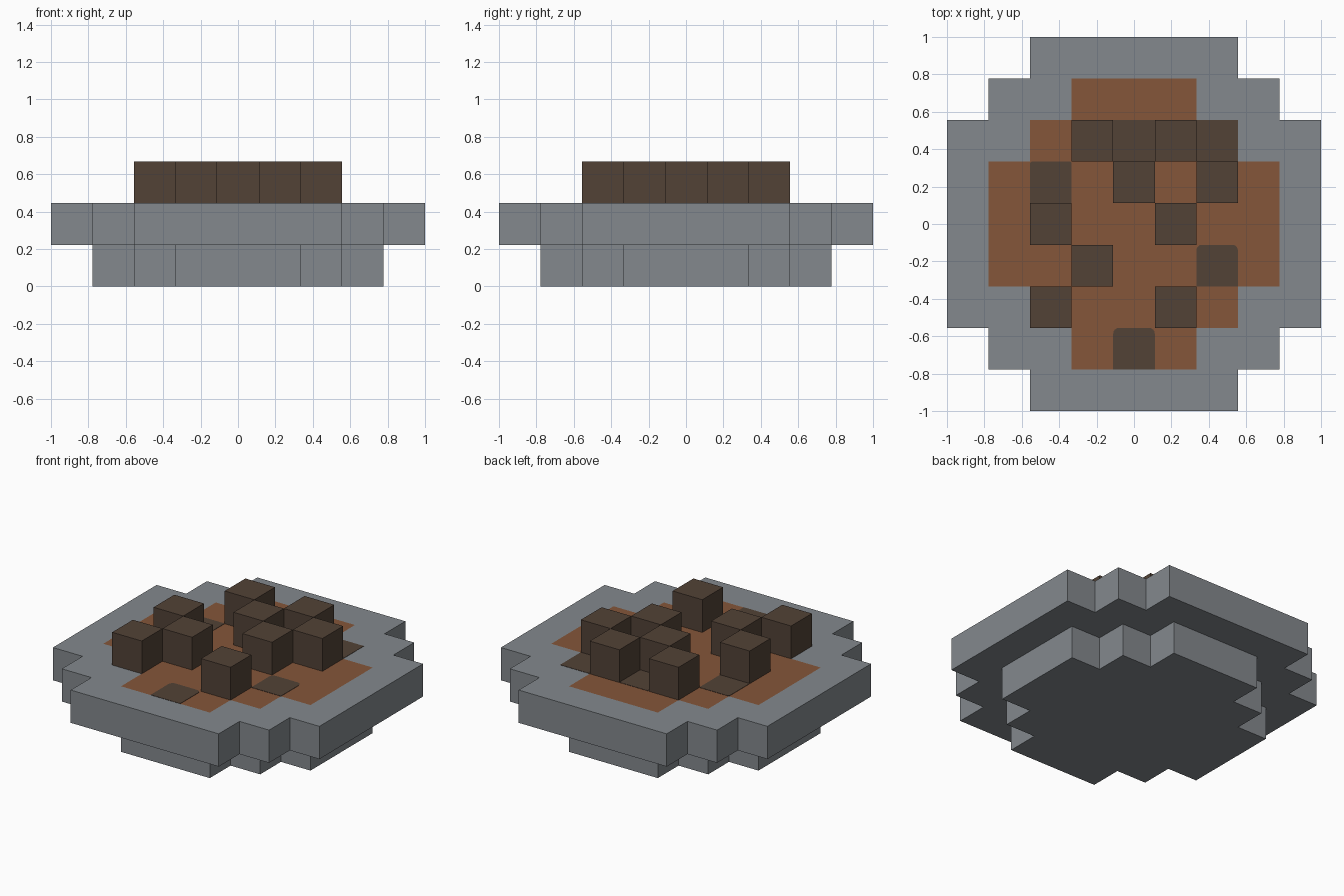
import bpy
import bmesh
from math import floor
from mathutils import Matrix, Vector

CELL = 2 / 9  # everything sits on a nine by nine block grid

if "Cube" in bpy.data.objects:
    bpy.data.objects.remove(bpy.data.objects["Cube"], do_unlink=True)


def make_material(name, rgb):
    mat = bpy.data.materials.new(name)
    mat.use_nodes = True
    colour = (*rgb, 1)
    mat.diffuse_color = colour
    mat.node_tree.nodes["Principled BSDF"].inputs["Base Color"].default_value = colour
    return mat


stone = make_material("grey stone", (0.23, 0.25, 0.27))
soil = make_material("brown soil", (0.235, 0.094, 0.042))
dark = make_material("dark earth", (0.085, 0.055, 0.037))


def finish(bm, name, materials):
    bmesh.ops.recalc_face_normals(bm, faces=bm.faces)
    mesh = bpy.data.meshes.new(name)
    bm.to_mesh(mesh)
    bm.free()
    for mat in materials:
        mesh.materials.append(mat)
    obj = bpy.data.objects.new(name, mesh)
    bpy.context.collection.objects.link(obj)
    return obj


def inside(i, j, reach):
    """Stepped round outline, measured in cells from the middle."""
    return max(abs(i), abs(j)) <= reach and abs(i) + abs(j) <= reach + reach // 2


def cell_of(face):
    centre = face.calc_center_median()
    return floor(centre.x / CELL + 0.5), floor(centre.y / CELL + 0.5)


def stepped_slab(name, reach, level, soil_reach=None):
    """One layer of blocks, with an optional soil area on its top."""
    bm = bmesh.new()
    count = 2 * reach + 1
    bmesh.ops.create_grid(bm, x_segments=count, y_segments=count, size=count * CELL / 2)
    outside = [f for f in bm.faces if not inside(*cell_of(f), reach)]
    bmesh.ops.delete(bm, geom=outside, context="FACES")
    bmesh.ops.translate(bm, verts=bm.verts, vec=(0, 0, level * CELL))
    result = bmesh.ops.extrude_face_region(bm, geom=bm.faces[:], use_keep_orig=True)
    raised = [v for v in result["geom"] if isinstance(v, bmesh.types.BMVert)]
    bmesh.ops.translate(bm, verts=raised, vec=(0, 0, CELL))
    bmesh.ops.recalc_face_normals(bm, faces=bm.faces)
    if soil_reach:
        for f in bm.faces:
            if f.normal.z > 0.5 and inside(*cell_of(f), soil_reach):
                f.material_index = 1
    # merge the flat cells into clean outlines
    bmesh.ops.dissolve_limit(bm, angle_limit=0.01, verts=bm.verts[:],
                             edges=bm.edges[:], delimit={"MATERIAL"})
    return finish(bm, name, [stone, soil])


def box(name, i, j, height, rounding=0):
    """Dark box on one cell of the soil; rounding softens its rear corners."""
    bm = bmesh.new()
    centre = Vector((i * CELL, j * CELL, 2 * CELL + height / 2))
    bmesh.ops.create_cube(bm, size=1, matrix=Matrix.Translation(centre)
                          @ Matrix.Diagonal((CELL, CELL, height, 1)))
    if rounding:
        corners = [e for e in bm.edges
                   if abs(e.verts[0].co.z - e.verts[1].co.z) > height / 2
                   and e.verts[0].co.y > centre.y]
        bmesh.ops.bevel(bm, geom=corners, offset=rounding, segments=4,
                        profile=0.5, affect="EDGES")
    return finish(bm, name, [dark])


# Stone dish: narrow foot below, wide rim with soil above
stepped_slab("stone_foot", 3, 0)
stepped_slab("stone_rim", 4, 1, soil_reach=3)

# Loose blocks standing on the soil
blocks = [(-1, 2), (1, 2), (0, 1), (2, 1), (-2, 0), (1, 0), (-1, -1), (-2, -2), (1, -2)]
for n, (i, j) in enumerate(blocks, 1):
    box(f"earth_block_{n}", i, j, CELL)

# Flat dark patches in the soil
patches = [(0, 2, 0), (2, 2, 0), (-2, 1, 0.01), (2, -1, 0.03), (0, -3, 0.03)]
for n, (i, j, rounding) in enumerate(patches, 1):
    box(f"earth_patch_{n}", i, j, 0.002, rounding)
